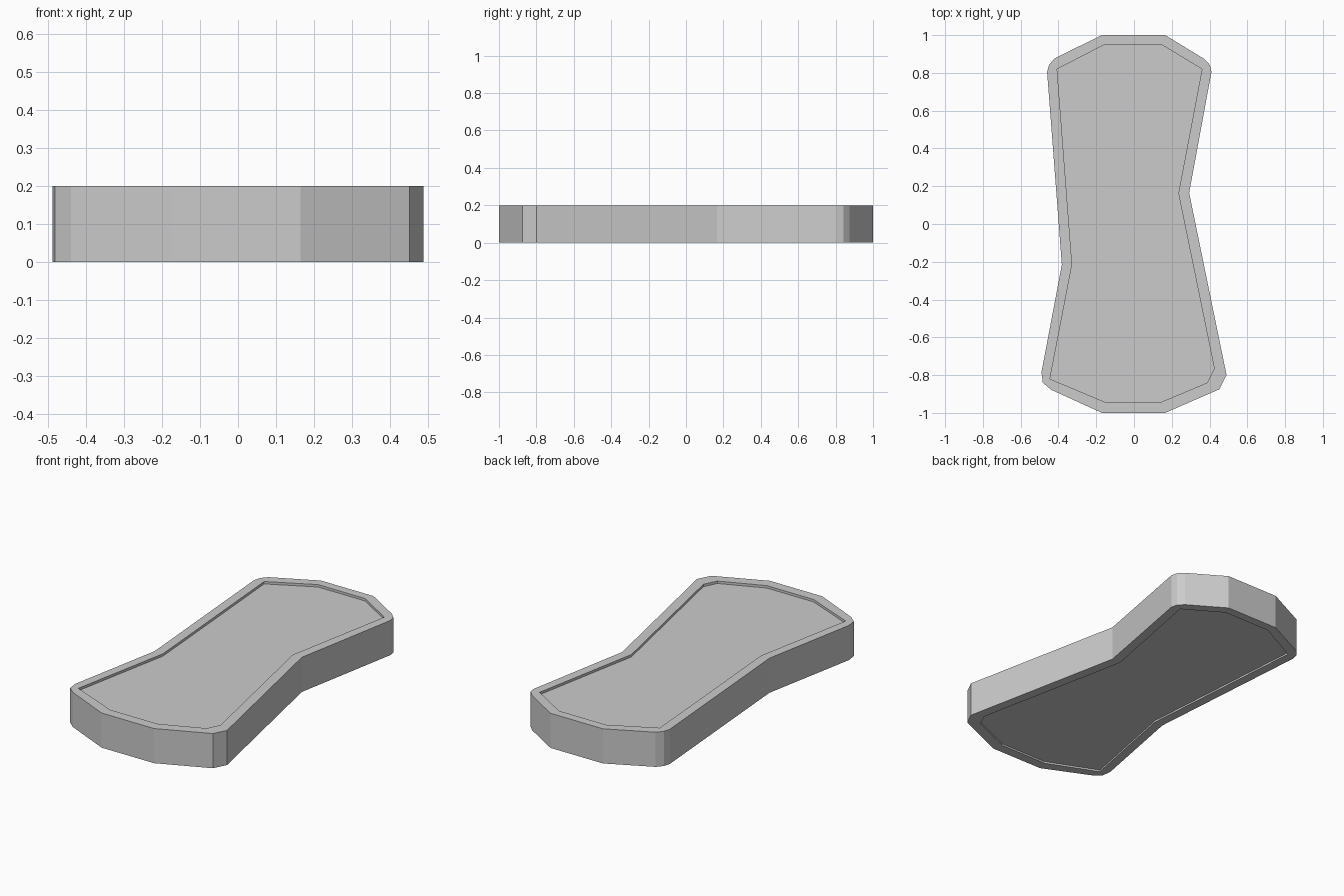
import bpy, bmesh

if "Cube" in bpy.data.objects:
    bpy.data.objects.remove(bpy.data.objects["Cube"])

H = 0.2
TOP_DEPTH = 0.014
BOTTOM_DEPTH = 0.01

# Outer edge and inner panel edge, clockwise from the back left
OUTER = [(-0.17, 1), (0.165, 1), (0.37, 0.875), (0.402, 0.842), (0.41, 0.805),
         (0.292, 0.165), (0.49, -0.80), (0.452, -0.875), (0.165, -1), (-0.17, -1),
         (-0.44, -0.877), (-0.483, -0.84), (-0.49, -0.785), (-0.382, -0.215),
         (-0.46, 0.805), (-0.45, 0.842), (-0.42, 0.877)]
INNER = [(-0.155, 0.95), (0.145, 0.95), (0.36, 0.82), (0.235, 0.162),
         (0.425, -0.765), (0.388, -0.84), (0.145, -0.942), (-0.155, -0.942),
         (-0.445, -0.82), (-0.328, -0.215), (-0.407, 0.82)]


def prism(name, outline, z0, z1):
    bm = bmesh.new()
    base = bm.faces.new([bm.verts.new((x, y, z0)) for x, y in outline])
    ext = bmesh.ops.extrude_face_region(bm, geom=[base])
    for v in ext["geom"]:
        if isinstance(v, bmesh.types.BMVert):
            v.co.z = z1
    bmesh.ops.recalc_face_normals(bm, faces=bm.faces)
    mesh = bpy.data.meshes.new(name)
    bm.to_mesh(mesh)
    bm.free()
    obj = bpy.data.objects.new(name, mesh)
    bpy.context.collection.objects.link(obj)
    return obj


# Waisted slab
slab = prism("waisted_slab", OUTER, 0, H)

# Shallow recessed panels on top and underside, leaving a raised rim
for name, z0, z1 in (("top_recess_cutter", H - TOP_DEPTH, H + 0.1),
                     ("bottom_recess_cutter", -0.1, BOTTOM_DEPTH)):
    cutter = prism(name, INNER, z0, z1)
    cutter.hide_render = True
    cutter.hide_set(True)
    mod = slab.modifiers.new(name, 'BOOLEAN')
    mod.operation = 'DIFFERENCE'
    mod.solver = 'EXACT'
    mod.object = cutter

# Apply the cuts and remove the helpers
deps = bpy.context.evaluated_depsgraph_get()
cut_mesh = bpy.data.meshes.new_from_object(slab.evaluated_get(deps))
cutters = [m.object for m in slab.modifiers]
slab.modifiers.clear()
slab.data = cut_mesh
for c in cutters:
    bpy.data.objects.remove(c)
